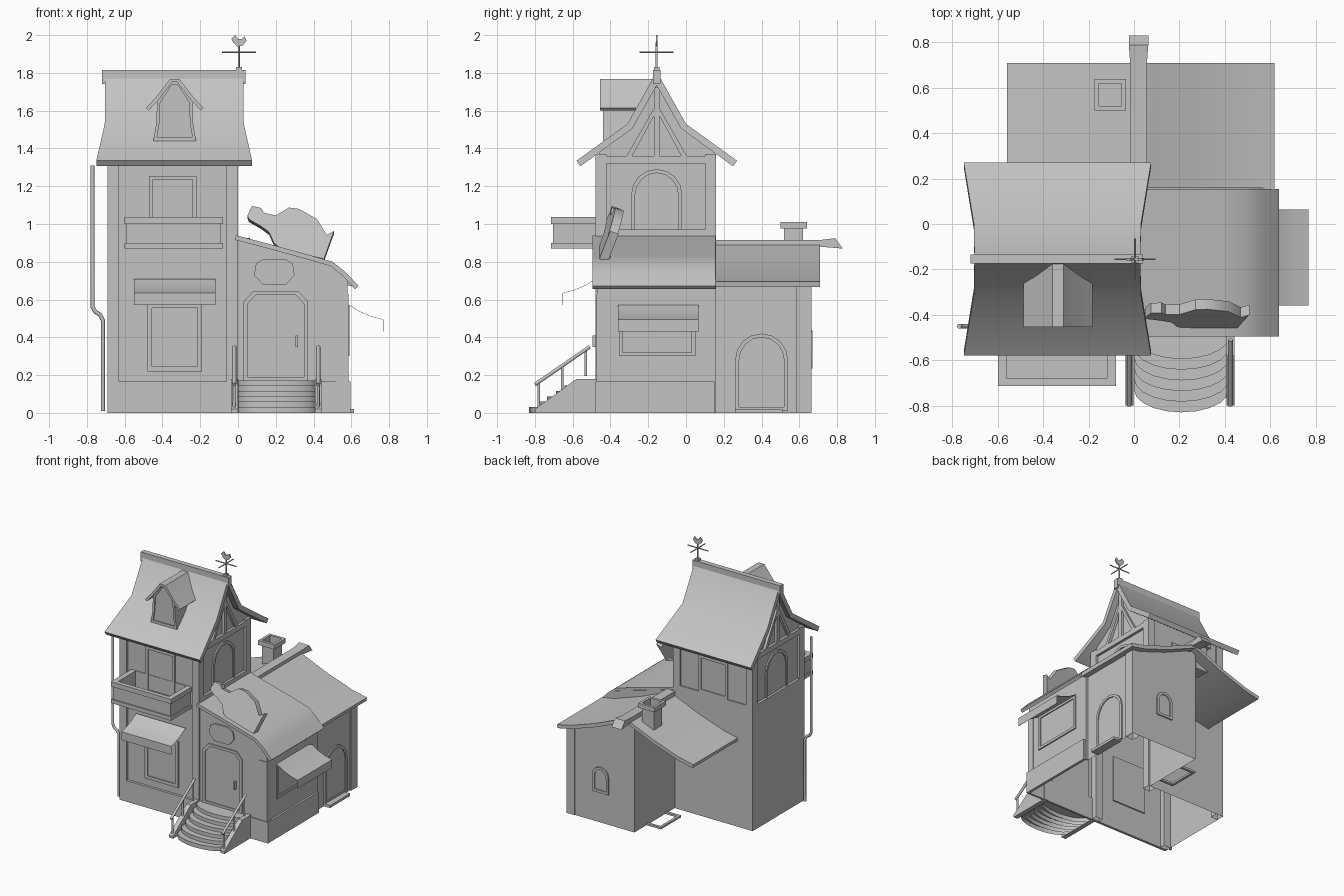
import bpy
import bmesh
from math import cos, sin, pi, radians
from mathutils import Vector

default_cube = bpy.data.objects.get("Cube")
if default_cube:
    bpy.data.objects.remove(default_cube, do_unlink=True)

grey = bpy.data.materials.new("plain grey")
grey.use_nodes = True
grey.diffuse_color = (0.55, 0.55, 0.55, 1)
shader = next(n for n in grey.node_tree.nodes if n.type == "BSDF_PRINCIPLED")
shader.inputs["Base Color"].default_value = grey.diffuse_color
shader.inputs["Roughness"].default_value = 0.8


def on_ground(c):
    return c.z < 0.001


def loft(name, rings, drop=None):
    """Skin equal rings, cap both ends, and drop faces whose centre fits a rule."""
    bm = bmesh.new()
    loops = [[bm.verts.new(point) for point in ring] for ring in rings]
    count = len(loops[0])
    for low, high in zip(loops, loops[1:]):
        for i in range(count):
            j = (i + 1) % count
            bm.faces.new((low[i], low[j], high[j], high[i]))
    bm.faces.new(list(reversed(loops[0])))
    bm.faces.new(loops[-1])
    bmesh.ops.recalc_face_normals(bm, faces=bm.faces)
    if drop:
        gone = [f for f in bm.faces if drop(f.calc_center_median())]
        bmesh.ops.delete(bm, geom=gone, context="FACES")
    mesh = bpy.data.meshes.new(name)
    bm.to_mesh(mesh)
    bm.free()
    mesh.materials.append(grey)
    mesh.polygons.foreach_set("use_smooth", [True] * len(mesh.polygons))
    mesh.set_sharp_from_angle(angle=radians(30))
    obj = bpy.data.objects.new(name, mesh)
    bpy.context.collection.objects.link(obj)


def rect(x0, x1, y0, y1, z):
    return [(x0, y0, z), (x1, y0, z), (x1, y1, z), (x0, y1, z)]


def box(name, x0, x1, y0, y1, z0, z1, drop=None):
    loft(name, [rect(x0, x1, y0, y1, z) for z in (z0, z1)], drop)


AXES = {"x": lambda u, z, a: (a, u, z), "y": lambda u, z, a: (u, a, z)}


def prism(name, outline, axis, a0, a1, drop=None):
    """Extrude a (u, z) outline along x or y."""
    place = AXES[axis]
    loft(name, [[place(u, z, a) for u, z in outline] for a in (a0, a1)], drop)


def slab(name, rows, axis, thick):
    """Bent sheet along an axis; each row is (u, z, start, end)."""
    place, rings = AXES[axis], []
    for i, (u, z, a, b) in enumerate(rows):
        before, after = rows[max(i - 1, 0)], rows[min(i + 1, len(rows) - 1)]
        run = Vector((after[0] - before[0], after[1] - before[1])).normalized()
        side = 1 if run.x > 0 else -1
        v, w = u + side * run.y * thick, z - side * run.x * thick
        rings.append([place(u, z, a), place(u, z, b), place(v, w, b), place(v, w, a)])
    loft(name, rings)


def tube(name, points, radius):
    curve = bpy.data.curves.new(name, "CURVE")
    curve.dimensions = "3D"
    curve.bevel_depth = radius
    curve.bevel_resolution = 1
    curve.use_fill_caps = True
    line = curve.splines.new("POLY")
    line.points.add(len(points) - 1)
    for target, point in zip(line.points, points):
        target.co = (*point, 1)
    curve.materials.append(grey)
    bpy.context.collection.objects.link(bpy.data.objects.new(name, curve))


WALLS = {
    "front": lambda u, z, d, p: (u, p - d, z),
    "back": lambda u, z, d, p: (u, p + d, z),
    "right": lambda u, z, d, p: (p + d, u, z),
    "left": lambda u, z, d, p: (p - d, u, z),
}


def framed(name, outline, wall, pos, margin=0.02, proud=0.01):
    """Raised frame with a sunken panel, set on a wall."""
    low = Vector((min(p[0] for p in outline), min(p[1] for p in outline)))
    high = Vector((max(p[0] for p in outline), max(p[1] for p in outline)))
    mid, size = (low + high) / 2, high - low
    inner = [(mid.x + (u - mid.x) * (1 - 2 * margin / size.x),
              mid.y + (z - mid.y) * (1 - 2 * margin / size.y)) for u, z in outline]
    steps = [(outline, -0.01), (outline, proud), (inner, proud), (inner, 0.002)]
    loft(name, [[WALLS[wall](u, z, d, pos) for u, z in ring] for ring, d in steps])


def square(u0, u1, z0, z1):
    return [(u0, z0), (u1, z0), (u1, z1), (u0, z1)]


def arch(u0, u1, z0, z1, n=8):
    r, mid = (u1 - u0) / 2, (u0 + u1) / 2
    curve = [(mid + r * cos(pi * i / n), z1 - r + r * sin(pi * i / n)) for i in range(n + 1)]
    return [(u0, z0), (u1, z0)] + curve


# Tower walls: ground floor opens into the porch, upper floor is set back
RIDGE = -0.155
half = [(0.305, 0.94), (0.305, 1.39), (0.155, 1.5), (0, 1.76)]
gable = [(RIDGE + d, z) for d, z in half] + [(RIDGE - d, z) for d, z in half[-2::-1]]
prism("tower_upper_walls", gable, "x", -0.67, -0.02, lambda c: c.z < 0.95)
box("tower_lower_walls", -0.69, 0, -0.46, 0.16, 0, 0.97,
    lambda c: on_ground(c) or c.z > 0.96 or c.x > -0.01)
for x in (-0.69, -0.02):
    box("tower_side_beam", x, x + 0.02, -0.46, 0.16, 0.93, 0.97)
box("tower_back_beam", -0.67, -0.02, 0.14, 0.16, 0.93, 0.97)
box("tower_plinth", -0.69, 0, -0.48, -0.46, 0, 0.165)
for x in (-0.69, -0.06):
    for y in (-0.48, 0.1):
        box("tower_post", x, x + 0.06, y, y + 0.06, 0, 1.37, on_ground)

# Tower roof, with a flared lower edge
side = [(0.425, 1.335, 0.4125), (0.155, 1.53, 0.368), (0.015, 1.78, 0.366)]
path = [(-d, z, e) for d, z, e in side] + side[::-1]
slab("tower_roof", [(RIDGE + d, z, -0.3375 - e, -0.3375 + e) for d, z, e in path], "x", 0.036)
box("tower_ridge_beam", -0.72, 0.04, -0.175, -0.135, 1.74, 1.815)

# Timber in both gables
for x in (-0.69, -0.02):
    box("gable_king_post", x, x + 0.02, RIDGE - 0.015, RIDGE + 0.015, 1.36, 1.74)
    box("gable_tie_beam", x, x + 0.02, -0.46, 0.15, 1.32, 1.36)
    for s in (-1, 1):
        brace = [(RIDGE + s * d, z) for d, z in
                 [(0.01, 1.62), (0.01, 1.58), (0.13, 1.36), (0.16, 1.36)]]
        prism("gable_brace", brace, "x", x, x + 0.02)

# Tower openings
for wall, x in (("right", -0.02), ("left", -0.67)):
    framed("tower_arched_window", arch(-0.29, -0.02, 0.95, 1.29), wall, x)
framed("balcony_door", square(-0.47, -0.22, 0.9, 1.255), "front", -0.46)
framed("tower_back_window", square(-0.47, -0.22, 0.97, 1.255), "back", 0.15)
framed("tower_front_window", square(-0.48, -0.19, 0.22, 0.58), "front", -0.46, 0.025)

# Dormer
DORMER = -0.335
right_side = [(0.113, 1.44), (0.098, 1.53), (0.093, 1.65), (0.02, 1.755)]
shape = [(DORMER + u, z) for u, z in right_side] + [(DORMER - u, z) for u, z in right_side[::-1]]
prism("dormer_body", shape, "y", -0.43, -0.17)
framed("dormer_window", shape, "front", -0.43, 0.02)
eave = [(0.152, 1.615), (0.1, 1.67), (0.025, 1.768)]
line = [(-d, z) for d, z in eave] + eave[::-1]
slab("dormer_roof", [(DORMER + u, z, -0.455, -0.165) for u, z in line], "y", 0.02)

# Balcony
balcony = [(0, 0.87), (0, 0.9), (0.01, 0.9), (0.01, 1.0), (0, 1.0), (0, 1.037)]
outer = [rect(-0.6 + i, -0.08 - i, -0.715 + i, -0.455, z) for i, z in balcony]
inner = [rect(-0.56, -0.12, -0.68, -0.465, z) for z in (1.037, 0.9)]
loft("balcony", outer + inner)

# Porch wing with a lean-to roof, open to the tower and the back wing
prism("porch_walls", [(-0.01, 0), (0.58, 0), (0.58, 0.7), (0.5, 0.78), (-0.01, 0.925)],
      "y", -0.47, 0.16, lambda c: on_ground(c) or c.x < -0.005 or c.y > 0.155)
prism("porch_back_wall", [(0.56, 0), (0.58, 0), (0.58, 0.7), (0.5, 0.78), (-0.01, 0.925),
                          (-0.01, 0.85), (0.02, 0.87), (0.56, 0.68)], "y", 0.15, 0.16)
box("porch_plinth_front", 0, 0.595, -0.48, -0.465, 0, 0.165)
box("porch_plinth_side", 0.575, 0.595, -0.465, 0.15, 0, 0.165)
box("porch_corner_post", 0.515, 0.585, -0.475, -0.42, 0.165, 0.63)
lean = [(-0.01, 0.94), (0.2, 0.885), (0.38, 0.835), (0.5, 0.8), (0.57, 0.745), (0.638, 0.672)]
slab("porch_roof", [(x, z, -0.495, 0.155) for x, z in lean], "y", 0.025)
door = [(0.03, 0.17), (0.37, 0.17), (0.37, 0.59), (0.32, 0.645), (0.08, 0.645), (0.03, 0.59)]
framed("front_door", door, "front", -0.47)
box("door_handle", 0.305, 0.318, -0.495, -0.465, 0.35, 0.41)
plaque = [(0.13, 0.68), (0.255, 0.68), (0.3, 0.73), (0.29, 0.79),
          (0.25, 0.815), (0.135, 0.815), (0.095, 0.79), (0.085, 0.73)]
prism("door_plaque", plaque, "y", -0.48, -0.46)
framed("porch_side_window", square(-0.355, 0.05, 0.3, 0.57), "right", 0.58)

# Awnings: thin curved sheet and hanging edge
sag = [(0, 0.14), (0.06, 0.105), (0.12, 0.08), (0.178, 0.065)]
slab("front_awning", [(-0.475 - d, 0.57 + z, -0.55, -0.12) for d, z in sag], "x", 0.002)
box("front_awning_edge", -0.55, -0.12, -0.654, -0.652, 0.57, 0.635)
slab("side_awning", [(0.59 + d, 0.43 + z, -0.36, 0.065) for d, z in sag], "y", 0.002)
box("side_awning_edge", 0.767, 0.769, -0.36, 0.065, 0.43, 0.495)

# Leaning, slightly turned cut-out board on the porch roof
board = [(0.05, 1.045), (0.074, 1.095), (0.122, 1.085), (0.138, 1.06), (0.2, 1.045),
         (0.27, 1.087), (0.323, 1.08), (0.418, 1.026), (0.47, 0.942), (0.508, 0.963),
         (0.455, 0.815), (0.217, 0.878), (0.19, 0.9), (0.165, 0.957), (0.12, 0.99), (0.058, 1.025)]
loft("roof_board", [[(x, -0.455 + (z - 0.82) * 0.36 + (x - 0.48) * 0.09 + d, z - d * 0.33)
                     for x, z in board] for d in (0, 0.045)])
box("board_foot", 0.37, 0.43, -0.45, -0.4, 0.8, 0.845)

# Back wing with its gabled roof
prism("wing_walls", [(-0.015, 0), (0.56, 0), (0.56, 0.68), (0.02, 0.87), (-0.015, 0.86)],
      "y", 0.15, 0.66, lambda c: on_ground(c) or c.y < 0.155)
box("wing_corner_post", 0.5, 0.57, 0.585, 0.665, 0, 0.68, on_ground)
fall = [(0.59, 0.695), (0.47, 0.72), (0.25, 0.795), (0, 0.9)]
span = [(-d, z) for d, z in fall] + fall[-2::-1]
slab("wing_roof", [(0.03 + u, z, 0.155, 0.71) for u, z in span], "y", 0.028)
beam = [(0.155, 0.155, 0.037, 0.88, 0.915), (0.71, 0.71, 0.037, 0.88, 0.915),
        (0.79, 0.83, 0.043, 0.87, 0.925)]
loft("wing_ridge_beam", [[(0.02 - w, a, top), (0.02 + w, a, top), (0.02 + w, b, low),
                          (0.02 - w, b, low)] for a, b, w, low, top in beam])
framed("wing_side_door", arch(0.26, 0.54, 0.01, 0.42), "right", 0.56)
framed("wing_back_window", arch(0.205, 0.345, 0.235, 0.435), "back", 0.66)
box("side_door_step", 0.55, 0.615, 0.26, 0.51, 0, 0.02)
for y in (0.26, 0.49):
    box("inner_step_side", -0.14, -0.015, y, y + 0.02, 0, 0.015)
box("inner_step_front", -0.14, -0.12, 0.26, 0.51, 0, 0.015)

# Chimney with an open cap
rings = [(0.05, 0.78), (0.05, 0.975), (0.07, 0.975), (0.07, 1.01), (0.05, 1.01), (0.05, 0.92)]
loft("chimney", [rect(-0.105 - r, -0.105 + r, 0.57 - r, 0.57 + r, z) for r, z in rings])

# Bowed front steps with stringers and railings
for k in range(6):
    bow = [(0.21 - 0.21 * cos(pi * i / 10),
            -0.495 - 0.047 * k - 0.1 * sin(pi * i / 10)) for i in range(11)]
    ring = bow + [(0.42, -0.46), (0, -0.46)]
    loft("front_step", [[(x, y, z) for x, y in ring] for z in (0.0, 0.172 - 0.028 * k)],
         on_ground)
stringer = [(-0.46, 0), (-0.8, 0), (-0.8, 0.02), (-0.58, 0.18), (-0.46, 0.18)]
for x in (-0.02, 0.425):
    prism("stair_stringer", stringer, "x", x - 0.018, x + 0.018)
    tube("handrail", [(x, -0.8, 0.15), (x, -0.51, 0.35)], 0.011)
    for y in (-0.78, -0.655, -0.53):
        tube("railing_post", [(x, y, 0.69 * y + 0.56), (x, y, 0.69 * y + 0.7)], 0.008)

# Drainpipe
tube("drainpipe", [(x, -0.45, z) for x, z in
     [(-0.77, 1.31), (-0.77, 0.56), (-0.755, 0.535), (-0.73, 0.52), (-0.715, 0.49),
      (-0.715, 0.01)]], 0.011)

# Weathervane
tube("vane_pole", [(0.005, RIDGE, 1.72), (0.005, RIDGE, 1.96)], 0.006)
tube("vane_arm_x", [(-0.085, RIDGE, 1.91), (0.095, RIDGE, 1.91)], 0.004)
tube("vane_arm_y", [(0.005, RIDGE - 0.09, 1.91), (0.005, RIDGE + 0.09, 1.91)], 0.004)
box("vane_base", -0.01, 0.02, RIDGE - 0.015, RIDGE + 0.015, 1.81, 1.83)
bird = [(-0.035, 1.98), (-0.015, 2), (0, 1.978), (0.02, 1.98), (0.035, 1.993), (0.045, 1.97),
        (0.025, 1.945), (-0.005, 1.94), (-0.025, 1.96)]
prism("vane_bird", bird, "y", RIDGE - 0.005, RIDGE + 0.005)
